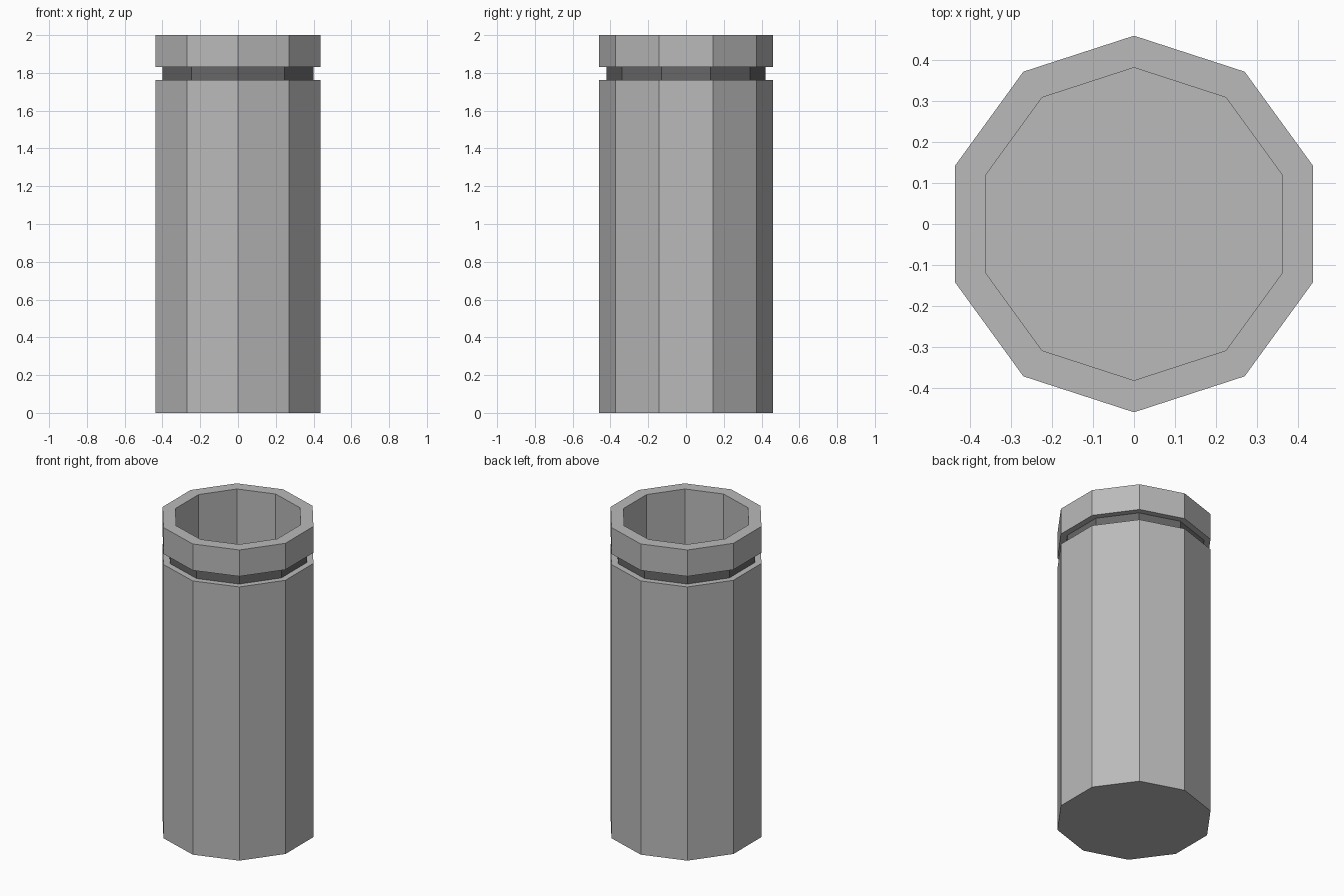
import bpy, bmesh, math

if "Cube" in bpy.data.objects:
    bpy.data.objects.remove(bpy.data.objects["Cube"])

SIDES = 10


def grey(name, v):
    mat = bpy.data.materials.new(name)
    mat.diffuse_color = (v, v, v, 1)
    mat.use_nodes = True
    mat.node_tree.nodes["Principled BSDF"].inputs["Base Color"].default_value = mat.diffuse_color
    return mat


def lathe(name, profile, materials, dark_bands=()):
    """Revolve (radius, z) points into a ten-sided solid, capping both ends of the profile."""
    bm = bmesh.new()
    rings = []
    for r, z in profile:
        ring = []
        for i in range(SIDES):
            a = math.pi / 2 + i * math.tau / SIDES
            ring.append(bm.verts.new((r * math.cos(a), r * math.sin(a), z)))
        rings.append(ring)
    for band, (lo, hi) in enumerate(zip(rings, rings[1:])):
        for i in range(SIDES):
            j = (i + 1) % SIDES
            face = bm.faces.new((lo[i], lo[j], hi[j], hi[i]))
            face.material_index = 1 if band in dark_bands else 0
    bm.faces.new(rings[0][::-1])
    bm.faces.new(rings[-1])
    bmesh.ops.recalc_face_normals(bm, faces=bm.faces)
    mesh = bpy.data.meshes.new(name)
    bm.to_mesh(mesh)
    bm.free()
    for mat in materials:
        mesh.materials.append(mat)
    obj = bpy.data.objects.new(name, mesh)
    bpy.context.collection.objects.link(obj)
    return obj


OUTER, GROOVE, INNER = 0.46, 0.42, 0.382

# Hollow canister: outer wall, dark groove below the rim, rim, inner wall, floor
lathe("canister", [
    (OUTER, 0.0), (OUTER, 1.762),
    (GROOVE, 1.762), (GROOVE, 1.83),
    (OUTER, 1.83), (OUTER, 2.0),
    (INNER, 2.0), (INNER, 0.08),
], [grey("mid_grey", 0.49), grey("dark_grey", 0.135)], dark_bands=(2,))
